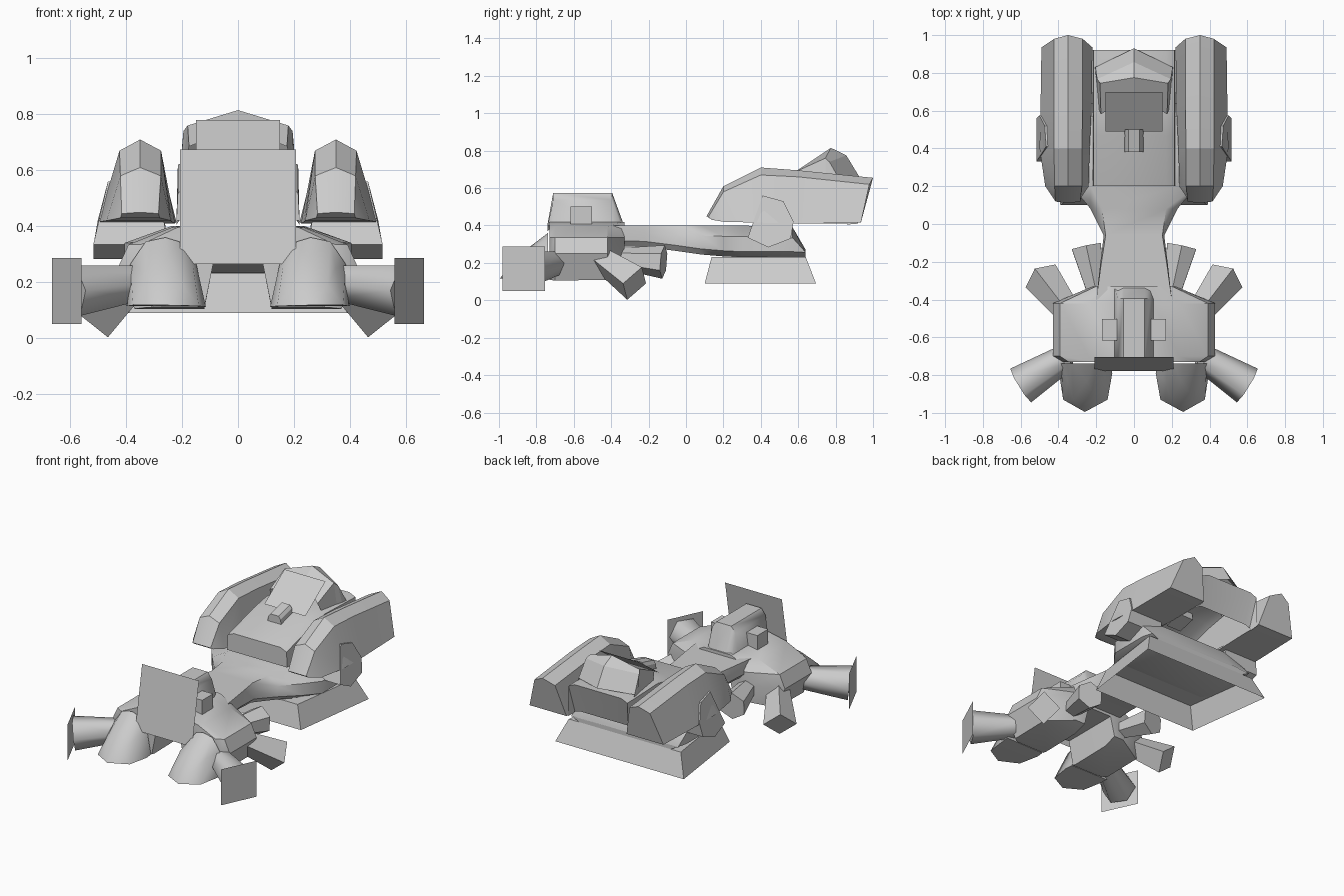
import bpy, bmesh, math
from mathutils import Vector

if "Cube" in bpy.data.objects:
    bpy.data.objects.remove(bpy.data.objects["Cube"])


def finish(name, bm, mirror=False, smooth=None):
    bmesh.ops.recalc_face_normals(bm, faces=bm.faces)
    me = bpy.data.meshes.new(name)
    bm.to_mesh(me)
    bm.free()
    ob = bpy.data.objects.new(name, me)
    bpy.context.collection.objects.link(ob)
    if mirror:
        m = ob.modifiers.new("mirror", 'MIRROR')
        m.use_mirror_merge = False
    if smooth:
        bpy.ops.object.select_all(action='DESELECT')
        ob.select_set(True)
        bpy.context.view_layer.objects.active = ob
        bpy.ops.object.shade_smooth_by_angle(angle=math.radians(smooth))
    return ob


def loft(name, rings, closed=True, caps=(True, True), **kw):
    bm = bmesh.new()
    vs = [[bm.verts.new(p) for p in r] for r in rings]
    n = len(rings[0])
    for a, b in zip(vs, vs[1:]):
        for i in range(n if closed else n - 1):
            j = (i + 1) % n
            bm.faces.new((a[i], a[j], b[j], b[i]))
    if caps[0]:
        bm.faces.new(vs[0])
    if caps[1]:
        bm.faces.new(vs[-1])
    return finish(name, bm, **kw)


def sym(y, half):
    """Symmetric section at y from right-hand (x, z) points, top to bottom."""
    return [(-x, y, z) for x, z in reversed(half)] + [(x, y, z) for x, z in half]


def hull(name, pts, **kw):
    bm = bmesh.new()
    for p in pts:
        bm.verts.new(p)
    bmesh.ops.convex_hull(bm, input=bm.verts)
    bmesh.ops.dissolve_limit(bm, angle_limit=0.02, verts=bm.verts, edges=bm.edges)
    return finish(name, bm, **kw)


def tube(name, a, b, ra, rb, sides, roll, **kw):
    a, b = Vector(a), Vector(b)
    d = (b - a).normalized()
    u = d.cross(Vector((0, 0, 1))).normalized()
    v = u.cross(d)
    rings = []
    for c, r in ((a, ra), (b, rb)):
        ang = [math.radians(roll) + i * math.tau / sides for i in range(sides)]
        rings.append([c + r * (math.cos(t) * u + math.sin(t) * v) for t in ang])
    return loft(name, rings, **kw)


def plate(name, pts, **kw):
    bm = bmesh.new()
    bm.faces.new([bm.verts.new(p) for p in pts])
    return finish(name, bm, **kw)


# Hollow hover skirt under the rear, wider at the back
def trapezoid(w0, w1, y0, y1, z):
    return [(-w0, y0, z), (w0, y0, z), (w1, y1, z), (-w1, y1, z)]

loft("hover_skirt", [trapezoid(.39, .47, .10, .695, .09), trapezoid(.34, .41, .137, .64, .232)],
     caps=(False, True))

# Waisted main deck
deck = [(-.40, .20, .20, .29, .40), (-.22, .175, .18, .285, .40), (-.06, .15, .16, .265, .40),
        (.08, .17, .23, .245, .40), (.20, .23, .33, .235, .40), (.30, .24, .405, .23, .40),
        (.57, .24, .405, .23, .39), (.64, .24, .39, .23, .27)]
loft("deck", [sym(y, [(a, zt), (b, zb + (zt - zb) * .65), (b, zb + .03), (b * .85, zb)])
              for y, a, b, zb, zt in deck], smooth=40)

# Rear cabin shell, open below
cabin = [(.20, .42, .54), (.47, .42, .615), (.60, .41, .64), (.92, .41, .63)]
rings = [sym(y, [(.17, zt), (.215, zt - .02), (.22, zb)]) for y, zb, zt in cabin]
rings.append(sym(.86, [(.17, .43), (.21, .42), (.22, .405)]))
loft("cabin_shell", rings, closed=False, caps=(True, False), smooth=25)

# Raised hood behind the seat, open to the front
hood = [[(.19, .62, .60), (.175, .58, .685), (0, .70, .755)],
        [(.20, .75, .60), (.18, .745, .76), (0, .775, .815)],
        [(.205, .80, .60), (.195, .767, .74), (0, .857, .775)],
        [(.21, .86, .58), (.205, .83, .63), (0, .93, .655)]]
loft("cabin_hood", [r + [(-x, y, z) for x, y, z in reversed(r[:2])] for r in hood],
     closed=False, caps=(False, False))

# Tilted back screen and small control block
plate("back_screen", [(-.15, .49, .63), (.15, .49, .63), (.15, .70, .78), (-.15, .70, .78)])
loft("control_block", [sym(y, [(.03, z + .05), (.045, z + .03), (.055, z - .04)])
                       for y, z in ((.38, .59), (.50, .62))])

# Side pods: (y, y offset of ridge, inner x, outer x, base z, shoulder z, ridge z)
def pod_ring(y, dy, xi, xo, zb, zs, zr):
    return [(xi, y, zb), (xi + (.285 - xi) * .8, y + dy * .7, zs), (.35, y + dy, zr),
            (xo + (.415 - xo) * .9, y + dy * .7, zs), (xo, y, zb)]

loft("side_pod", [pod_ring(y, *r) for y, *r in [
    (.14, -.03, .28, .42, .43, .445, .45), (.20, 0, .24, .47, .42, .58, .61),
    (.40, 0, .235, .50, .415, .67, .71), (.60, 0, .225, .495, .41, .66, .695),
    (.935, .065, .22, .49, .415, .62, .655)]], mirror=True, smooth=25)

# Flap on the lower flank of each pod, leaning in with the pod wall
flap = [(.33, .335), (.44, .283), (.56, .33), (.575, .42), (.52, .53), (.41, .56)]
loft("pod_flap", [[(.25 + max(0, z - .36) * .2, y, z) for y, z in flap],
                  [(.517 - max(0, z - .36) * .26, y, z) for y, z in flap]], mirror=True)

# Front body with sloping shoulders and an open channel underneath
front = [(-.33, .22, .14), (-.42, .43, .11), (-.70, .43, .105), (-.73, .38, .11)]
loft("front_body", [sym(y, [(.10, .42), (.1 + (w - .1) * .42, .395), (w * .91, .335), (w, .25),
                            (w * .86, zb), (.12, zb), (.088, .27)])
                    for y, w, zb in front], smooth=35)

# Rounded shovel lobes at the nose
arch = [(.12, .112), (.15, .27), (.21, .345), (.26, .36), (.33, .345), (.385, .265), (.40, .115)]
hull("nose_lobe", [(x, -.738, z) for x, z in arch]
     + [(.115, -.79, .112), (.16, -.83, .25), (.25, -.83, .29), (.35, -.83, .25), (.395, -.80, .115),
        (.14, -.93, .115), (.26, -.995, .118), (.375, -.93, .118), (.2, -.93, .19), (.32, -.93, .19)],
     mirror=True, smooth=40)

# Central cowl with side pegs, and the leaning front plate
loft("cowl", [sym(y, [(.055, z), (.085, z - .04), (.105, .40)])
              for y, z in ((-.74, .41), (-.71, .575), (-.395, .575), (-.335, .41))], smooth=50)
tube("cowl_peg", (.06, -.56, .445), (.17, -.56, .445), .08, .08, 4, 45, mirror=True)
plate("front_plate", [(-.208, -.777, .265), (.208, -.777, .265),
                      (.208, -.705, .675), (-.208, -.705, .675)])

# Flared front outriggers with square end plates
tube("outrigger", (.35, -.70, .20), (.60, -.855, .17), .07, .105, 6, 0, mirror=True, smooth=65)
plate("outrigger_plate", [(.56, -.98, .05), (.665, -.755, .05), (.665, -.755, .287),
                          (.56, -.98, .287)], mirror=True)

# Rear-facing thrusters, outer and inner
tube("outer_thruster", (.36, -.45, .215), (.495, -.275, .09), .07, .1, 4, 0, mirror=True)
tube("inner_thruster", (.20, -.36, .225), (.252, -.12, .205), .055, .09, 6, 30, mirror=True)
